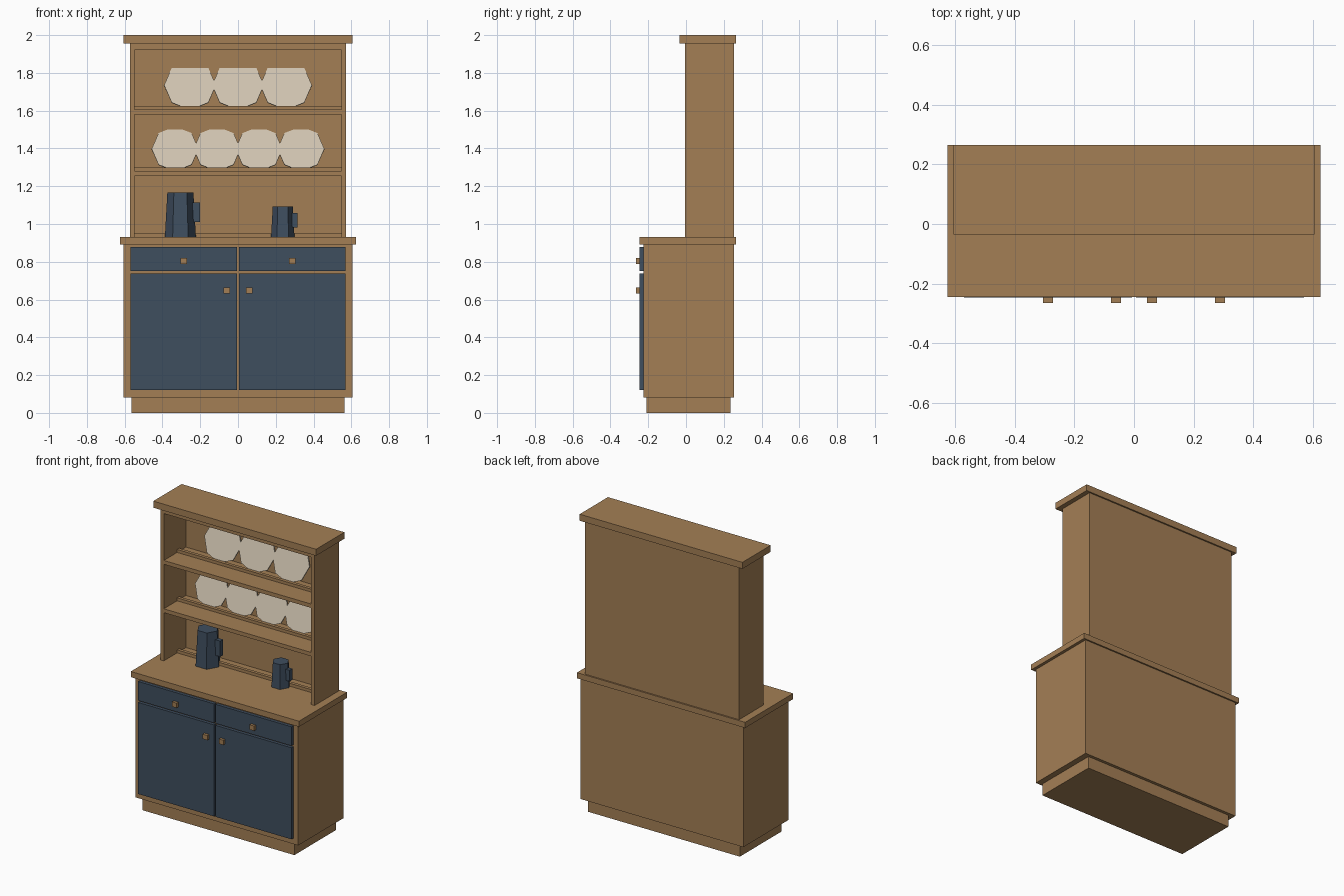
import bpy, math
from mathutils import Matrix

if "Cube" in bpy.data.objects:
    bpy.data.objects.remove(bpy.data.objects["Cube"])


def material(name, rgb):
    # sRGB 0-255 to linear
    lin = [(c / 255 / 12.92) if c < 11 else ((c / 255 + 0.055) / 1.055) ** 2.4 for c in rgb]
    m = bpy.data.materials.new(name)
    m.diffuse_color = (*lin, 1)
    m.use_nodes = True
    m.node_tree.nodes["Principled BSDF"].inputs["Base Color"].default_value = m.diffuse_color
    return m


WOOD = material("oak_wood", (164, 127, 85))
BLUE = material("navy_paint", (63, 78, 95))
CREAM = material("cream_china", (208, 196, 176))


def mesh_object(name, verts, faces, mat):
    me = bpy.data.meshes.new(name)
    me.from_pydata(verts, [], faces)
    me.materials.append(mat)
    ob = bpy.data.objects.new(name, me)
    bpy.context.collection.objects.link(ob)
    return ob


def box(name, x, y, z, mat):
    """Box from (min, max) ranges."""
    verts = [(a, b, c) for c in z for b in y for a in x]
    faces = [(0, 2, 3, 1), (4, 5, 7, 6), (0, 1, 5, 4), (2, 6, 7, 3), (0, 4, 6, 2), (1, 3, 7, 5)]
    return mesh_object(name, verts, faces, mat)


def prism(name, n, r0, r1, z0, z1, mat, matrix):
    """n-sided tapered prism along local z, with a corner on +x."""
    verts = [(r * math.cos(2 * math.pi * i / n), r * math.sin(2 * math.pi * i / n), z)
             for r, z in ((r0, z0), (r1, z1)) for i in range(n)]
    faces = [tuple(reversed(range(n))), tuple(range(n, 2 * n))]
    faces += [(i, (i + 1) % n, n + (i + 1) % n, n + i) for i in range(n)]
    ob = mesh_object(name, verts, faces, mat)
    ob.data.transform(matrix)
    return ob


# Lower cupboard
box("plinth", (-.565, .565), (-.208, .235), (0, .085), WOOD)
box("cupboard_body", (-.605, .605), (-.225, .255), (.082, .892), WOOD)
box("countertop", (-.625, .625), (-.245, .265), (.892, .93), WOOD)

# Doors, drawers and knobs
for side, s in (("left", -1), ("right", 1)):
    xr = sorted((s * .006, s * .57))
    box(side + "_door", xr, (-.246, -.224), (.122, .737), BLUE)
    box(side + "_drawer", xr, (-.246, -.224), (.75, .878), BLUE)
    for part, kx, kz in (("drawer", .288, .803), ("door", .06, .647)):
        x = s * kx
        box(f"{side}_{part}_knob", (x - .017, x + .017), (-.265, -.245), (kz - .016, kz + .016), WOOD)

# Upper rack
box("rack_back", (-.573, .573), (.23, .255), (.93, 1.956), WOOD)
for side, s in (("left", -1), ("right", 1)):
    box("rack_side_" + side, sorted((s * .548, s * .573)), (-.005, .23), (.93, 1.956), WOOD)
box("rack_top", (-.548, .548), (-.005, .23), (1.92, 1.956), WOOD)
box("crown", (-.605, .605), (-.035, .265), (1.956, 2.0), WOOD)
for i, z in enumerate((1.28, 1.605)):
    box(f"shelf_{i}", (-.548, .548), (-.005, .23), (z - .026, z), WOOD)
for i, z in enumerate((.93, 1.28, 1.605)):
    box(f"plate_rail_{i}", (-.548, .548), (.136, .158), (z, z + .02), WOOD)

# Plates leaning against the back, behind the rails
TILT = math.radians(18)
for row, count, step, r, shelf in (("lower", 4, .222, .124, 1.28), ("upper", 3, .254, .137, 1.605)):
    for i in range(count):
        x = (i - (count - 1) / 2) * step
        m = (Matrix.Translation((x, .158 + r * math.sin(TILT), shelf + r * math.cos(TILT)))
             @ Matrix.Rotation(math.pi / 2 - TILT, 4, 'X'))
        prism(f"{row}_plate_{i}", 8, r, r, -.008, 0, CREAM, m)

# Six-sided jugs with block handles
for name, x, r0, r1, top, h0, h1, reach in (("large_jug", -.305, .082, .069, 1.168, 1.01, 1.115, .103),
                                            ("small_jug", .237, .062, .053, 1.093, .982, 1.057, .077)):
    prism(name, 6, r0, r1, .93, top, BLUE, Matrix.Translation((x, .115, 0)))
    box(name + "_handle", (x + r1 - .005, x + reach), (.1, .13), (h0, h1), BLUE)
